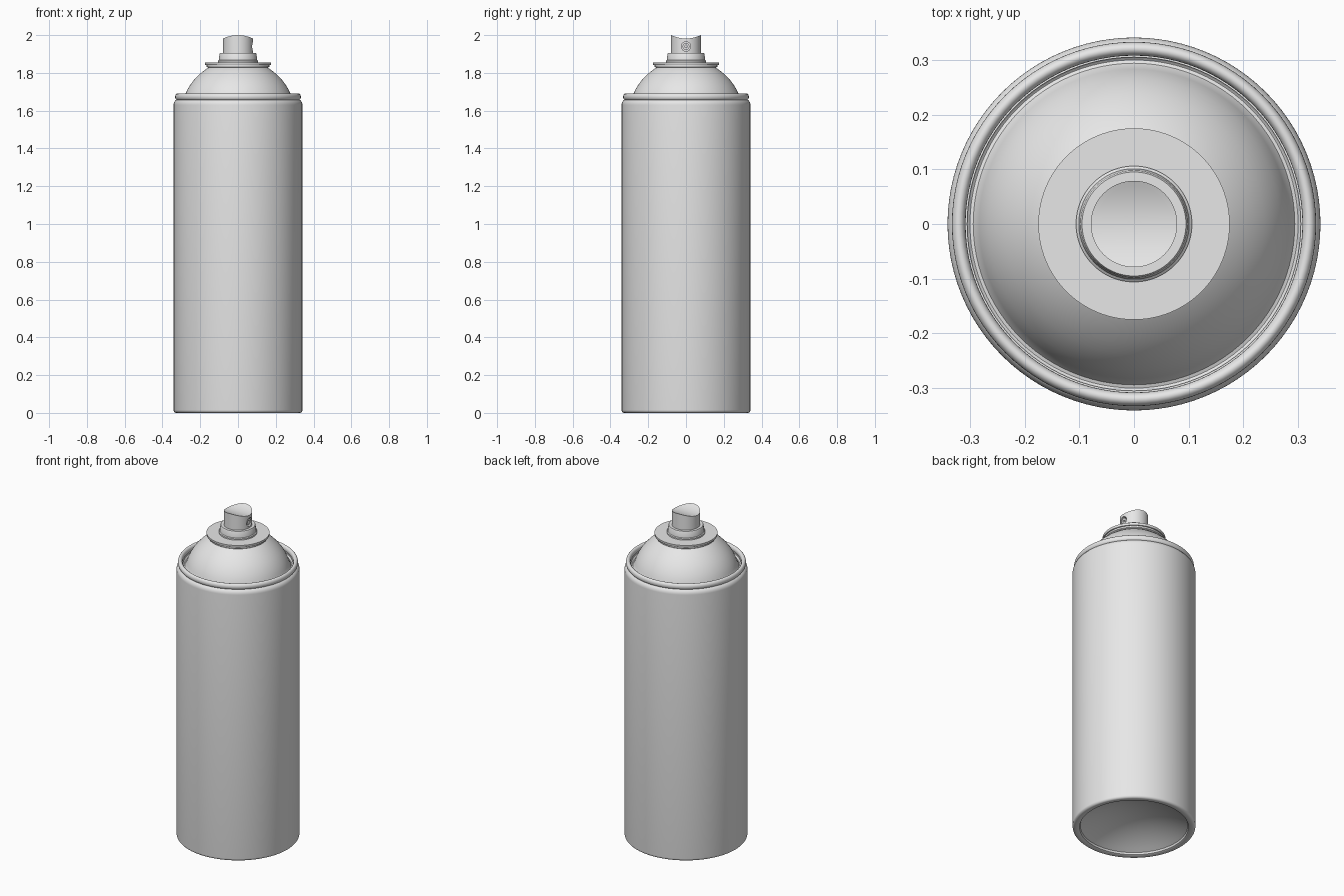
import bpy, bmesh, math
from mathutils import Matrix

if "Cube" in bpy.data.objects:
    bpy.data.objects.remove(bpy.data.objects["Cube"])

grey = bpy.data.materials.new("plain grey")
grey.diffuse_color = (0.8, 0.8, 0.8, 1)
grey.use_nodes = True
grey.node_tree.nodes["Principled BSDF"].inputs["Base Color"].default_value = (0.8, 0.8, 0.8, 1)


def finish(name, bm):
    """Turn a bmesh into a smooth shaded object."""
    bmesh.ops.remove_doubles(bm, verts=bm.verts, dist=1e-5)
    bmesh.ops.recalc_face_normals(bm, faces=bm.faces)
    mesh = bpy.data.meshes.new(name)
    bm.to_mesh(mesh)
    bm.free()
    mesh.materials.append(grey)
    obj = bpy.data.objects.new(name, mesh)
    bpy.context.collection.objects.link(obj)
    smooth(obj)
    return obj


def smooth(obj):
    bpy.ops.object.select_all(action='DESELECT')
    obj.select_set(True)
    bpy.context.view_layer.objects.active = obj
    bpy.ops.object.shade_smooth_by_angle(angle=math.radians(35))


def lathe(profile, steps=96):
    """Spin (radius, z) points around the z axis."""
    bm = bmesh.new()
    verts = [bm.verts.new((r, 0, z)) for r, z in profile]
    edges = [bm.edges.new(pair) for pair in zip(verts, verts[1:])]
    bmesh.ops.spin(bm, geom=verts + edges, axis=(0, 0, 1), cent=(0, 0, 0),
                   angle=math.tau, steps=steps, use_merge=True)
    return bm


def arc(cr, cz, ar, az, start, end, n):
    """Elliptical arc of (radius, z) points, angles in degrees."""
    pts = []
    for i in range(n + 1):
        a = math.radians(start + (end - start) * i / n)
        pts.append((cr + ar * math.cos(a), cz + az * math.sin(a)))
    return pts


# Can body with hollow domed base and rounded shoulder
base_dome = [(0.298 * i / 12, 0.015 + 0.085 * (1 - (i / 12) ** 2)) for i in range(13)]
foot = [(0.302, 0.004), (0.310, 0.0)] + arc(0.326, 0.015, 0.015, 0.015, -90, 0, 5)
shoulder = arc(0.316, 1.63, 0.025, 0.03, 0, 90, 8)
finish("can_body", lathe(base_dome + foot + shoulder + [(0.305, 1.66)]))

# Rolled seam around the top of the can
finish("rolled_rim", lathe(arc(0.3205, 1.673, 0.0125, 0.0175, 0, 360, 20)))

# Domed cone with a groove inside the rim
finish("top_dome", lathe([
    (0.312, 1.665), (0.306, 1.652), (0.300, 1.648), (0.294, 1.650), (0.288, 1.660),
    (0.283, 1.675), (0.277, 1.692), (0.267, 1.713), (0.254, 1.735), (0.238, 1.757),
    (0.219, 1.778), (0.199, 1.797), (0.179, 1.813), (0.162, 1.825), (0.150, 1.832)]))

# Valve cup sitting on the dome
finish("valve_cup", lathe([
    (0, 1.828), (0.160, 1.828), (0.166, 1.832), (0.166, 1.842), (0.173, 1.842),
    (0.175, 1.845), (0.175, 1.856), (0, 1.856)]))

# Collar below the spray button
finish("button_collar", lathe([
    (0, 1.85), (0.106, 1.85), (0.106, 1.864), (0.101, 1.868), (0.098, 1.899),
    (0.095, 1.905), (0, 1.905)]))

# Spray button with a finger trough running along x
R = 0.079
bm = lathe([(0, 1.89), (R, 1.89), (R, 2.0)] + [(R * i / 8, 2.0) for i in range(7, -1, -1)], 64)
for v in bm.verts:
    if v.co.z > 1.99:
        v.co.z -= 0.018 * (1 - (v.co.y / R) ** 2)
button = finish("spray_button", bm)


def x_cylinder(name, radius, x0, x1, z):
    bm = bmesh.new()
    bmesh.ops.create_cone(bm, cap_ends=True, segments=24, radius1=radius, radius2=radius,
                          depth=x1 - x0, matrix=Matrix.Translation(((x0 + x1) / 2, 0, z))
                          @ Matrix.Rotation(math.pi / 2, 4, 'Y'))
    return finish(name, bm)


def cut(obj, cutter):
    cutter.hide_render = True
    mod = obj.modifiers.new("hole", 'BOOLEAN')
    mod.operation = 'DIFFERENCE'
    mod.solver = 'EXACT'
    mod.object = cutter
    bpy.ops.object.select_all(action='DESELECT')
    obj.select_set(True)
    bpy.context.view_layer.objects.active = obj
    bpy.ops.object.modifier_apply(modifier=mod.name)
    bpy.data.objects.remove(cutter)
    smooth(obj)


# Nozzle recess and the insert with its outlet
cut(button, x_cylinder("recess_cutter", 0.025, 0.058, 0.12, 1.94))
insert = x_cylinder("nozzle_insert", 0.018, 0.055, 0.074, 1.94)
cut(insert, x_cylinder("outlet_cutter", 0.007, 0.062, 0.12, 1.94))
